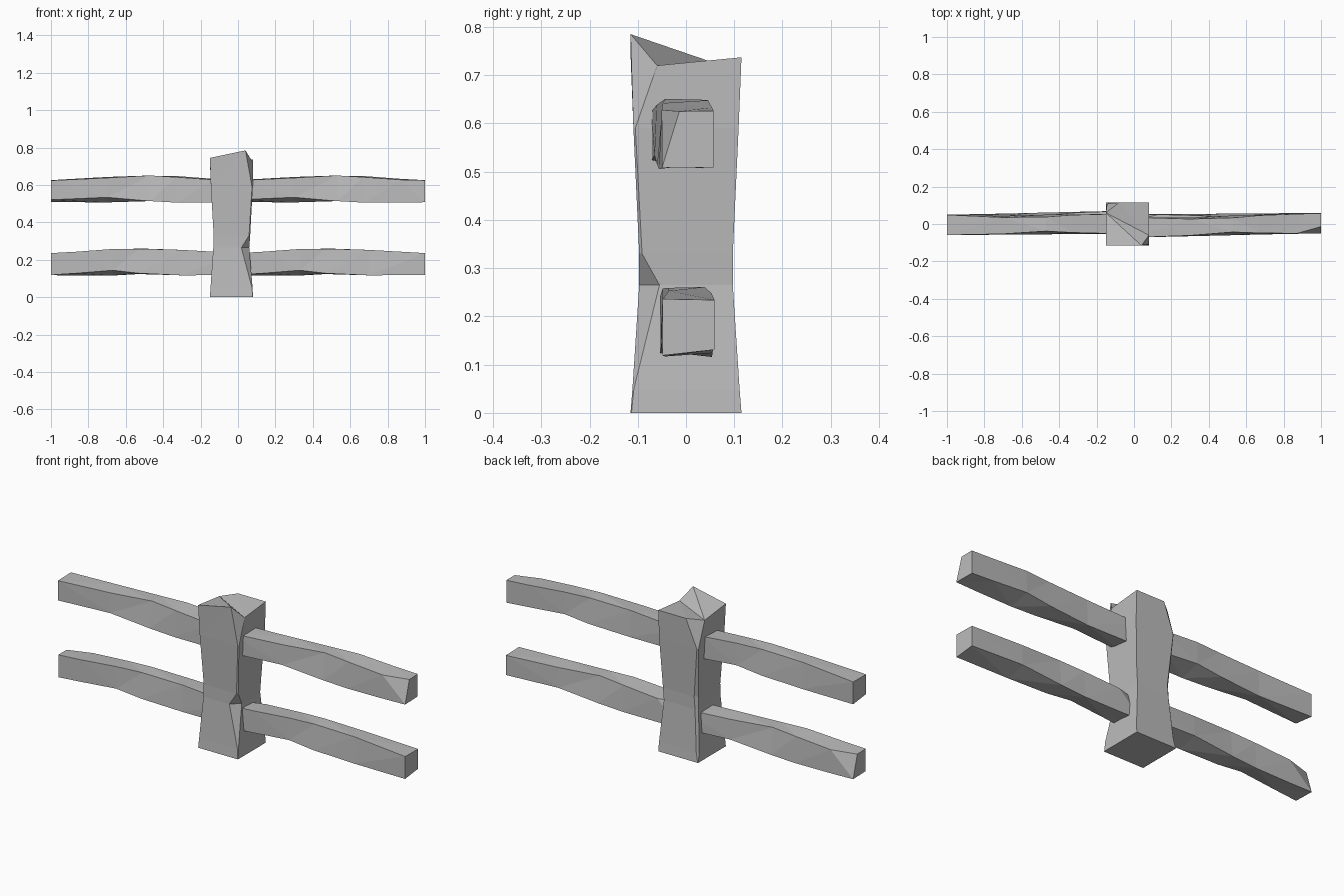
import bpy
import bmesh
from math import pi, radians
from mathutils import Matrix

cube = bpy.data.objects.get("Cube")
if cube:
    bpy.data.objects.remove(cube, do_unlink=True)

stone = bpy.data.materials.new("weathered_grey")
stone.use_nodes = True
GREY = (0.5, 0.5, 0.5, 1)
stone.diffuse_color = GREY
stone.node_tree.nodes["Principled BSDF"].inputs["Base Color"].default_value = GREY


def loft(name, rings):
    """Skin a row of equal rings into a closed, flat-faceted solid."""
    bm = bmesh.new()
    loops = [[bm.verts.new(p) for p in ring] for ring in rings]
    n = len(loops[0])
    for a, b in zip(loops, loops[1:]):
        for i in range(n):
            j = (i + 1) % n
            bm.faces.new((a[i], a[j], b[j], b[i]))
    bm.faces.new(loops[0])
    bm.faces.new(loops[-1])
    bmesh.ops.triangulate(bm, faces=bm.faces[:])
    bmesh.ops.recalc_face_normals(bm, faces=bm.faces[:])
    mesh = bpy.data.meshes.new(name)
    bm.to_mesh(mesh)
    bm.free()
    mesh.materials.append(stone)
    obj = bpy.data.objects.new(name, mesh)
    bpy.context.collection.objects.link(obj)
    return obj


# Post: height, left, right, half depth, front-right chip, back-left chip
POST = [
    (0, -0.15, 0.08, 0.115, 0.002, 0.002),
    (0.05, -0.147, 0.078, 0.111, 0.003, 0.01),
    (0.265, -0.132, 0.06, 0.097, 0.042, 0.012),
    (0.33, -0.13, 0.065, 0.097, 0.006, 0.015),
    (0.59, -0.145, 0.079, 0.109, 0.004, 0.006),
]
rings = []
for z, l, r, d, cf, cb in POST:
    rings.append([(l, -d, z), (r - cf, -d, z), (r, cf - d, z),
                  (r, d, z), (l + cb, d, z), (l, d - cb, z)])
# Slanted top with its peak on the front edge
rings.append([(-0.15, -0.115, 0.745), (0.04, -0.115, 0.785), (0.08, -0.06, 0.72),
              (0.08, 0.115, 0.737), (-0.08, 0.115, 0.737), (-0.15, 0.06, 0.725)])
loft("post", rings)

# Rail: distance along, then (y, z) of front-bottom, front-top, back-top, back-bottom
RAIL = [
    (0.0, (-0.055, 0.015), (-0.055, 0.118), (0.053, 0.12), (0.053, 0.003)),
    (0.3, (-0.054, 0.028), (-0.05, 0.132), (0.038, 0.137), (0.046, 0.001)),
    (0.53, (-0.053, 0.008), (-0.036, 0.145), (0.04, 0.143), (0.052, 0.012)),
    (0.67, (-0.052, 0.0), (-0.044, 0.136), (0.05, 0.142), (0.053, 0.028)),
    (0.87, (-0.052, 0.0), (-0.05, 0.122), (0.054, 0.127), (0.054, 0.012)),
    (1.0, (-0.052, 0.002), (-0.016, 0.119), (0.055, 0.12), (0.055, 0.003)),
]
rail_rings = [[(x, *p) for p in corners] for x, *corners in RAIL]

# Lower pair is the upper pair turned half way round the post
for level, z, turn in (("upper", 0.506, 0), ("lower", 0.116, pi)):
    for right_end, x, y, yaw in ((True, 0, -0.017, 1.1), (False, -1, -0.004, 0.2)):
        side = "left" if right_end == (turn == 0) else "right"
        rail = loft(f"{level}_{side}_rail", rail_rings)
        rail.matrix_world = (Matrix.Rotation(turn, 4, "Z")
                             @ Matrix.Translation((x, y, z))
                             @ Matrix.Rotation(radians(yaw), 4, "Z"))
